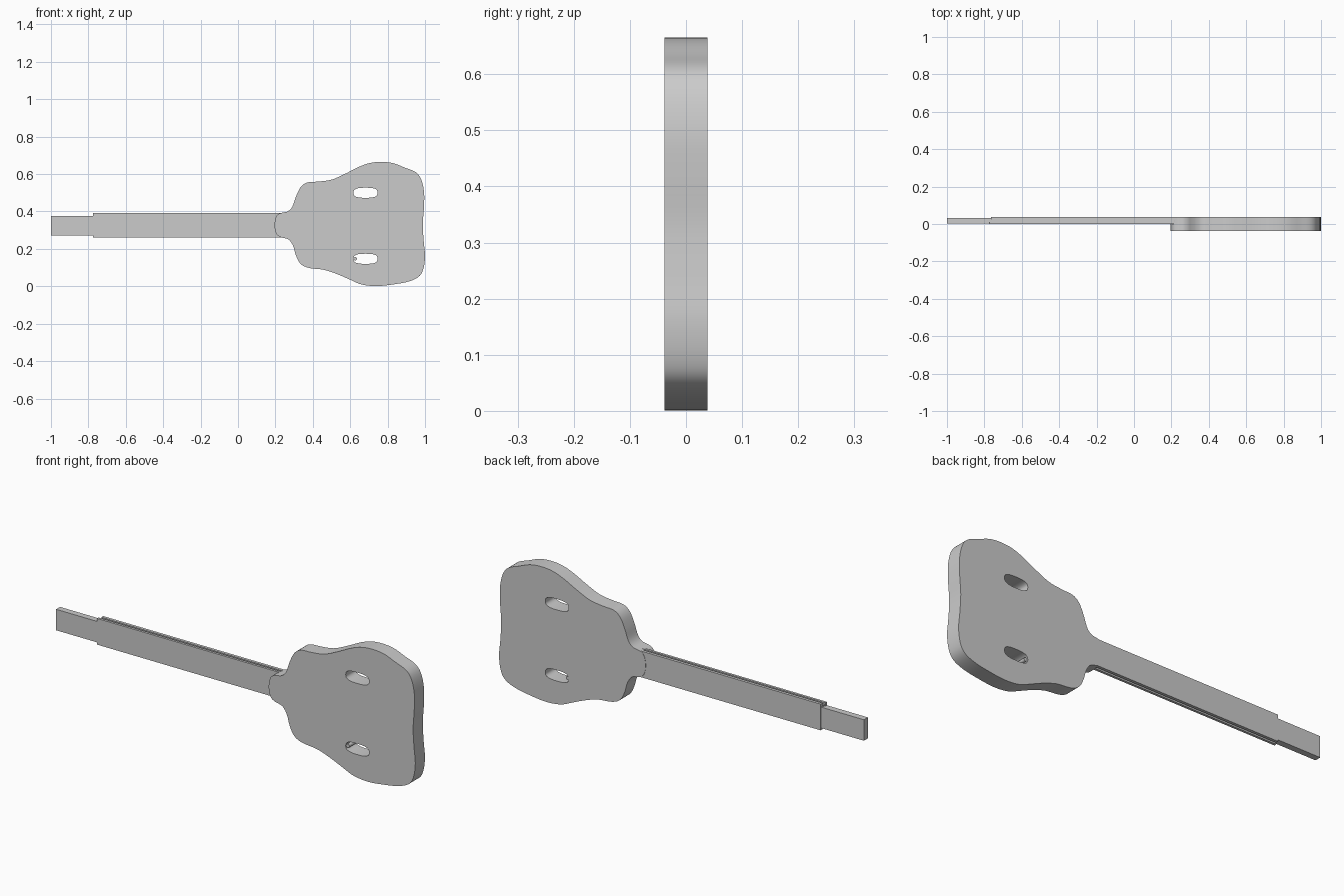
import bpy, bmesh, math
from mathutils import Vector

default_cube = bpy.data.objects.get("Cube")
if default_cube:
    bpy.data.objects.remove(default_cube, do_unlink=True)

HALF_THICKNESS = 0.038
MID_Z = 0.327

grey = bpy.data.materials.new("plain_grey")
grey.use_nodes = True
colour = (0.6, 0.6, 0.6, 1)
grey.diffuse_color = colour
grey.node_tree.nodes["Principled BSDF"].inputs["Base Color"].default_value = colour


def catmull_rom(points, steps=5):
    """Smooth closed loop passing through the given points."""
    loop = [Vector(p) for p in points]
    count = len(loop)
    smooth = []
    for i in range(count):
        a, b, c, d = (loop[(i + k) % count] for k in (-1, 0, 1, 2))
        for s in range(steps):
            t = s / steps
            smooth.append(b + (c - a) * t / 2
                          + (a * 2 - b * 5 + c * 4 - d) * t**2 / 2
                          + (b * 3 - a - c * 3 + d) * t**3 / 2)
    return smooth


def oval(cx, cz, rx, rz, power=1.0, count=40):
    """Closed oval; a power under one squares it off."""
    loop = []
    for i in range(count):
        c = math.cos(math.tau * i / count)
        s = math.sin(math.tau * i / count)
        loop.append(Vector((cx + rx * math.copysign(abs(c)**power, c),
                            cz + rz * math.copysign(abs(s)**power, s))))
    return loop


def plate(name, loops, half_depth):
    """Flat plate from an outline and its holes, standing upright."""
    curve = bpy.data.curves.new(name, "CURVE")
    curve.dimensions = "2D"
    curve.fill_mode = "BOTH"
    curve.extrude = half_depth
    for loop in loops:
        spline = curve.splines.new("POLY")
        spline.points.add(len(loop) - 1)
        for point, co in zip(spline.points, loop):
            point.co = (co.x, co.y, 0, 1)
        spline.use_cyclic_u = True
    obj = bpy.data.objects.new(name, curve)
    bpy.context.collection.objects.link(obj)
    obj.rotation_euler.x = math.pi / 2
    bpy.ops.object.select_all(action="DESELECT")
    obj.select_set(True)
    bpy.context.view_layer.objects.active = obj
    bpy.ops.object.convert(target="MESH")
    obj = bpy.context.object
    bm = bmesh.new()
    bm.from_mesh(obj.data)
    bmesh.ops.remove_doubles(bm, verts=bm.verts, dist=0.0001)
    bmesh.ops.recalc_face_normals(bm, faces=bm.faces)
    bm.to_mesh(obj.data)
    bm.free()
    obj.data.materials.clear()
    obj.data.materials.append(grey)
    bpy.ops.object.shade_smooth_by_angle(angle=math.radians(35))
    return obj


def box(name, low, high):
    """Box between two opposite corners."""
    low, high = Vector(low), Vector(high)
    mesh = bpy.data.meshes.new(name)
    bm = bmesh.new()
    bmesh.ops.create_cube(bm, size=1)
    for v in bm.verts:
        v.co = (low + high) / 2 + v.co * (high - low)
    bm.to_mesh(mesh)
    bm.free()
    mesh.materials.append(grey)
    obj = bpy.data.objects.new(name, mesh)
    bpy.context.collection.objects.link(obj)
    return obj


# Body: wavy outline with two rounded slots
outline = [
    (.195, MID_Z), (.205, .375), (.23, .392), (.265, .4), (.29, .425),
    (.31, .48), (.335, .53), (.37, .555), (.43, .56), (.5, .57),
    (.57, .6), (.65, .64), (.71, .66), (.77, .665), (.83, .658),
    (.89, .635), (.95, .61), (.98, .57), (.995, .5), (.994, .42),
    (.988, .33), (.993, .24), (1, .16), (.99, .09), (.965, .05),
    (.91, .025), (.83, .01), (.74, .001), (.66, .01), (.6, .035),
    (.53, .065), (.46, .088), (.38, .098), (.335, .12), (.31, .165),
    (.295, .215), (.27, .25), (.23, .262), (.205, .28),
]
slots = [oval(.682, z, .064, .027, power=.7) for z in (.5, .147)]
plate("body", [catmull_rom(outline)] + slots, HALF_THICKNESS)

# Small peg at the end of the lower slot
plate("slot_peg", [oval(.627, .147, .009, .009, count=16)], HALF_THICKNESS * .9)

# Neck: front board and back board with a slim core leaving a groove
NECK_BACK = .0365
NECK_END = .3


def neck_slab(name, start, front, back, half_height):
    return box(name, (start, front, MID_Z - half_height),
               (NECK_END, back, MID_Z + half_height))


neck_slab("neck_front_board", -.775, 0, .012, .065)
neck_slab("neck_core", -.77, .011, .023, .057)
neck_slab("neck_back_board", -.765, .022, NECK_BACK, .065)

# Head: narrower block at the far end of the neck
box("neck_head", (-1, .002, .272), (-.7, .033, .376))
